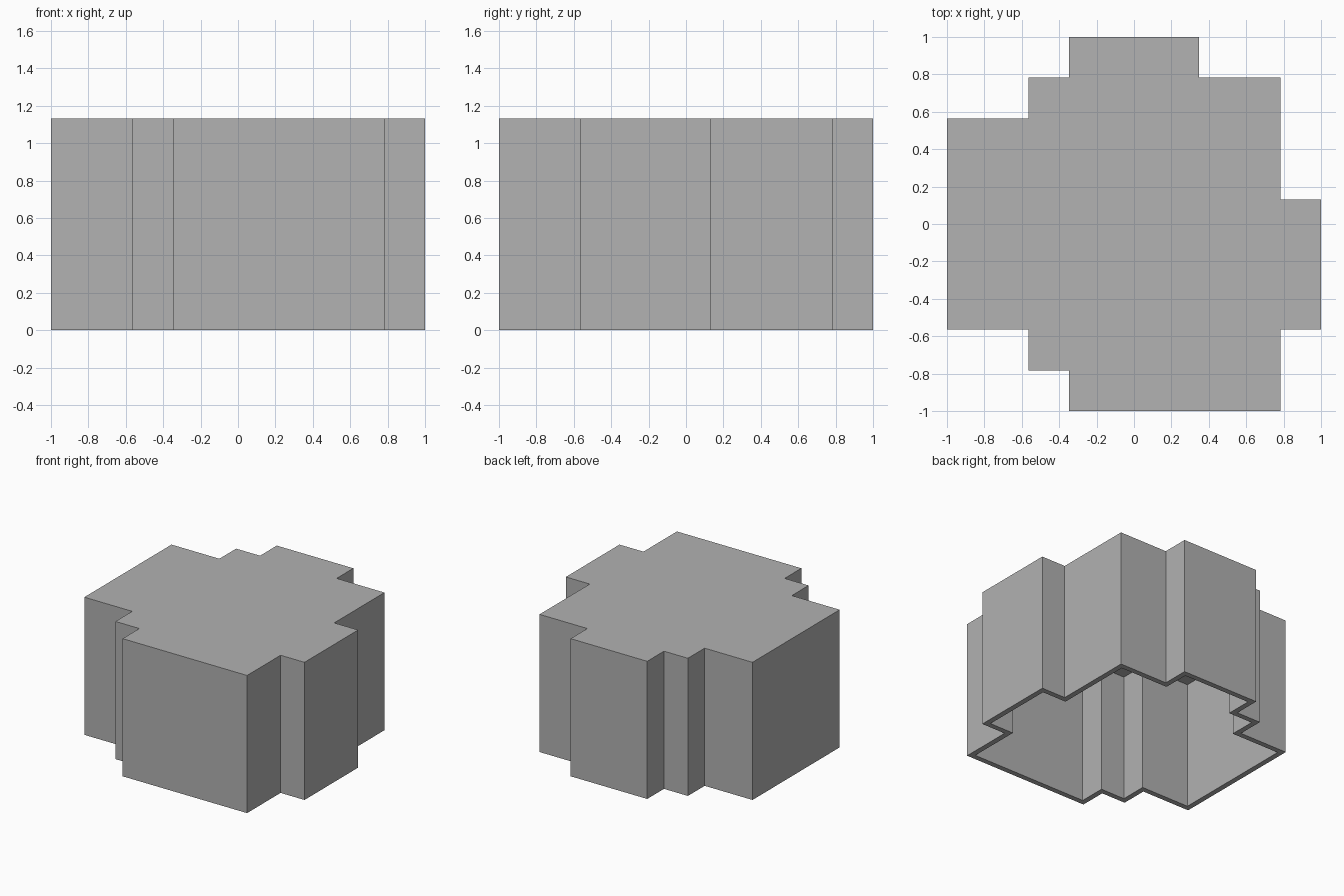
import bpy
import bmesh

cube = bpy.data.objects.get("Cube")
if cube:
    bpy.data.objects.remove(cube, do_unlink=True)

UNIT = 1 / 23      # the plan sits on a regular grid
HEIGHT = 26 * UNIT
WALL = UNIT
CEILING = 2 * UNIT

# Stepped plan outline in grid units, anticlockwise
outline = [(-8, -23), (18, -23), (18, -13), (23, -13), (23, 3), (18, 3),
           (18, 18), (8, 18), (8, 23), (-8, 23), (-8, 18), (-13, 18),
           (-13, 13), (-23, 13), (-23, -13), (-13, -13), (-13, -18), (-8, -18)]

grey = bpy.data.materials.new("plain grey")
grey.use_nodes = True
color = (0.445, 0.445, 0.445, 1)
grey.diffuse_color = color
grey.node_tree.nodes["Principled BSDF"].inputs["Base Color"].default_value = color

bm = bmesh.new()

# Solid block raised from the outline
base = bm.faces.new([bm.verts.new((x * UNIT, y * UNIT, 0)) for x, y in outline])
lid = bmesh.ops.extrude_face_region(bm, geom=[base], use_keep_orig=True)["geom"]
bmesh.ops.translate(bm, vec=(0, 0, HEIGHT),
                    verts=[v for v in lid if isinstance(v, bmesh.types.BMVert)])
bmesh.ops.recalc_face_normals(bm, faces=bm.faces)

# Rim and hollow, open underneath
bmesh.ops.inset_region(bm, faces=[base], thickness=WALL, use_even_offset=True)
ceiling = bmesh.ops.extrude_discrete_faces(bm, faces=[base])["faces"][0]
bmesh.ops.translate(bm, vec=(0, 0, HEIGHT - CEILING), verts=ceiling.verts)
bmesh.ops.recalc_face_normals(bm, faces=bm.faces)

mesh = bpy.data.meshes.new("stepped_cover")
bm.to_mesh(mesh)
bm.free()
mesh.materials.append(grey)
cover = bpy.data.objects.new("stepped_cover", mesh)
bpy.context.collection.objects.link(cover)
